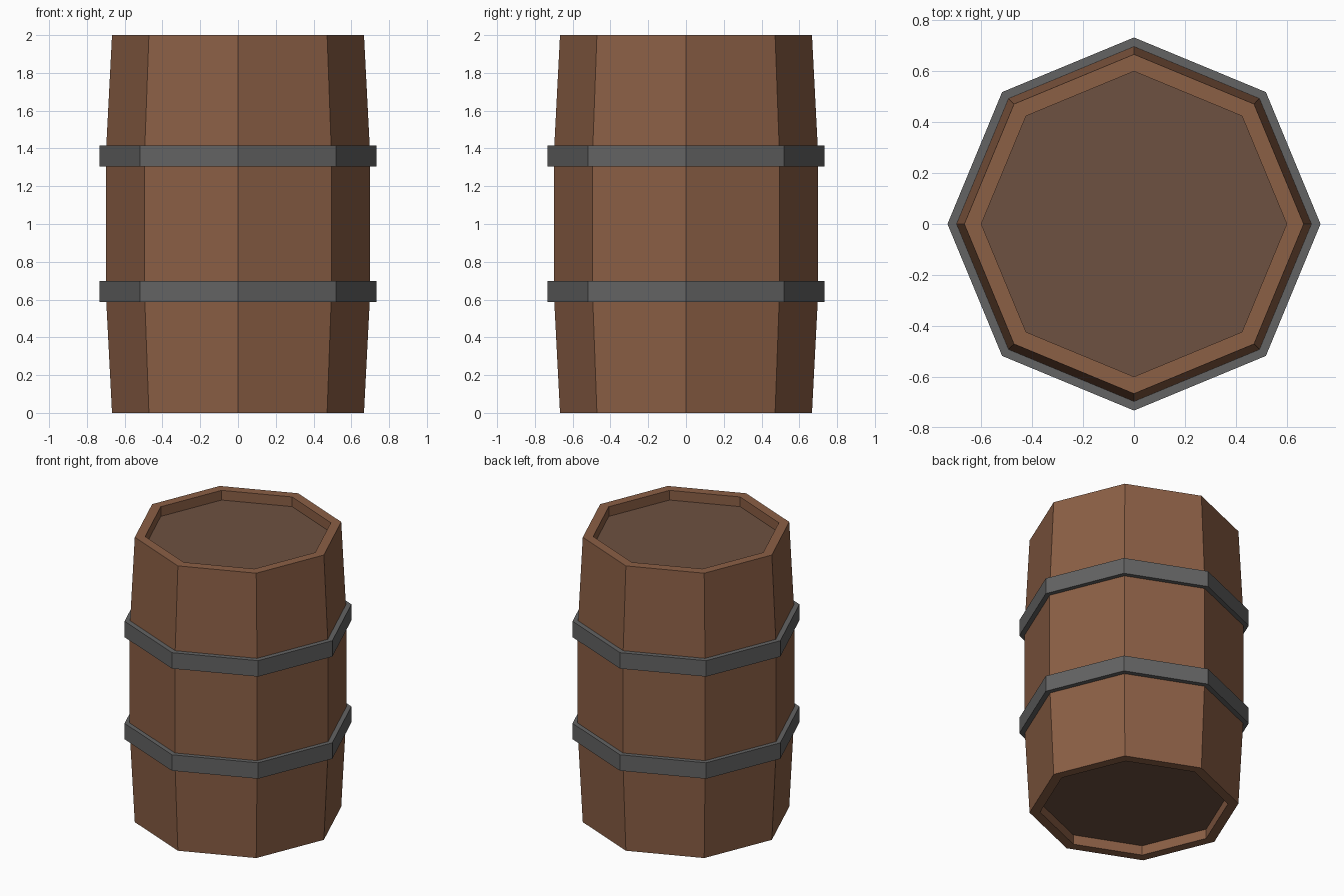
import bpy, bmesh
from math import cos, sin, pi

if "Cube" in bpy.data.objects:
    bpy.data.objects.remove(bpy.data.objects["Cube"])

SIDES = 8


def material(name, rgb):
    m = bpy.data.materials.new(name)
    m.diffuse_color = (*rgb, 1)
    m.use_nodes = True
    m.node_tree.nodes["Principled BSDF"].inputs["Base Color"].default_value = m.diffuse_color
    return m


def lathe(name, profile, mat, closed=False):
    """Sweep (radius, z) points round z in eight flat sides; open ends get capped."""
    bm = bmesh.new()
    rings = [[bm.verts.new((r * cos(2 * pi * i / SIDES), r * sin(2 * pi * i / SIDES), z))
              for i in range(SIDES)] for r, z in profile]
    pairs = list(zip(rings, rings[1:]))
    if closed:
        pairs.append((rings[-1], rings[0]))
    else:
        bm.faces.new(rings[0])
        bm.faces.new(rings[-1])
    for a, b in pairs:
        for i in range(SIDES):
            j = (i + 1) % SIDES
            bm.faces.new((a[i], a[j], b[j], b[i]))
    bmesh.ops.recalc_face_normals(bm, faces=bm.faces)
    mesh = bpy.data.meshes.new(name)
    bm.to_mesh(mesh)
    bm.free()
    mesh.materials.append(mat)
    obj = bpy.data.objects.new(name, mesh)
    bpy.context.collection.objects.link(obj)
    return obj


wood = material("wood", (0.26, 0.115, 0.06))
lid_wood = material("lid_wood", (0.155, 0.083, 0.052))
iron = material("iron", (0.125, 0.125, 0.125))

RIM, BELLY, INNER, RECESS = 0.667, 0.70, 0.60, 0.07

# Staves: bulging shell with a raised rim at both ends
lathe("staves", [(INNER, RECESS), (INNER, 0), (RIM, 0), (BELLY, 0.64), (BELLY, 1.36),
                 (RIM, 2), (INNER, 2), (INNER, 2 - RECESS)], wood)

# Recessed end boards, laid just over the shell's caps
for name, z0, z1 in (("bottom_lid", RECESS - 0.002, RECESS + 0.02),
                     ("top_lid", 2 - RECESS - 0.02, 2 - RECESS + 0.002)):
    lathe(name, [(INNER, z0), (INNER, z1)], lid_wood)

# Iron hoops
for name, z in (("lower_hoop", 0.643), ("upper_hoop", 1.36)):
    lathe(name, [(0.69, z - 0.056), (0.733, z - 0.056),
                 (0.733, z + 0.056), (0.69, z + 0.056)], iron, closed=True)
